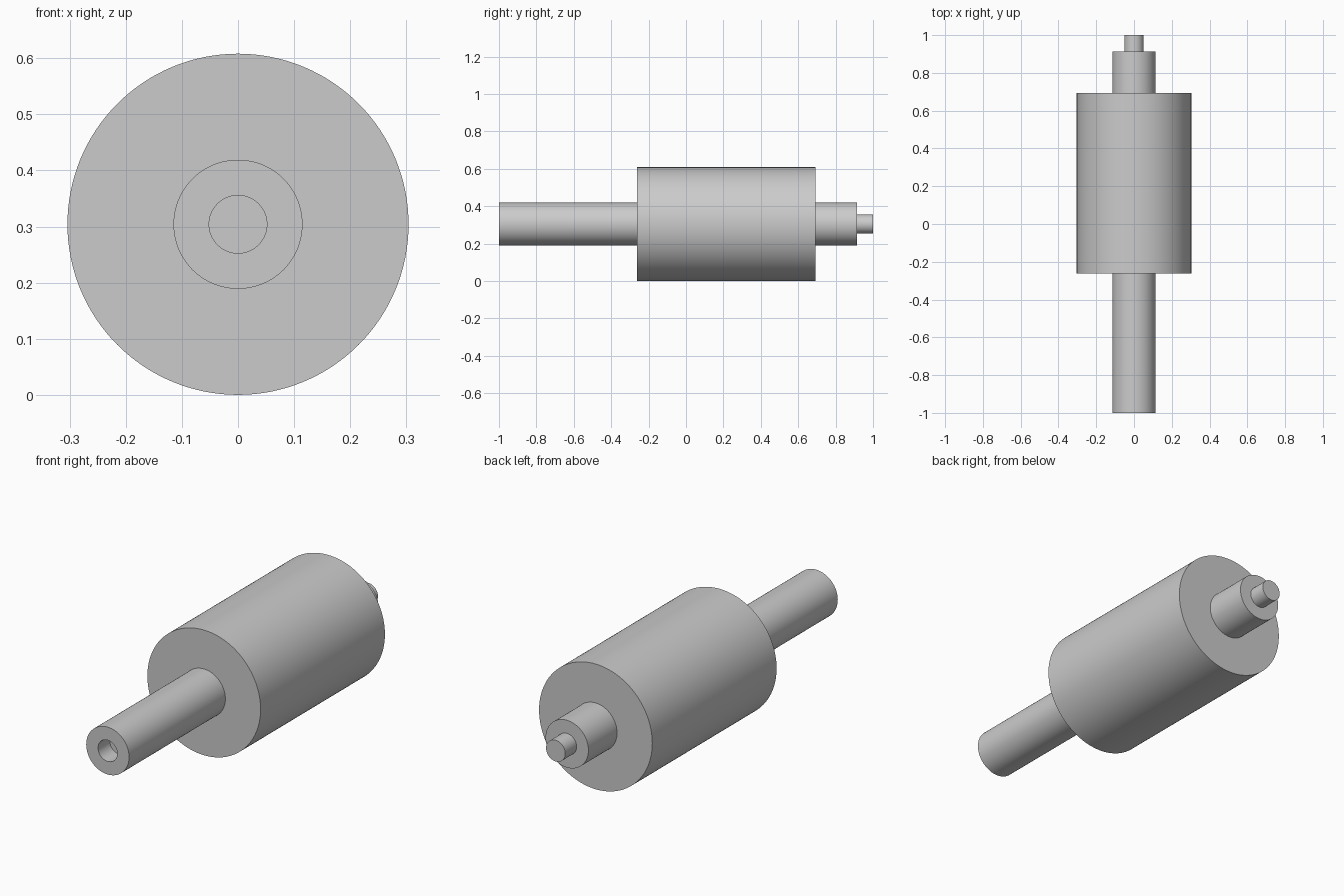
import bpy, bmesh, math
from mathutils import Matrix, Vector

if "Cube" in bpy.data.objects:
    bpy.data.objects.remove(bpy.data.objects["Cube"])

SEGMENTS = 128
AXIS_Z = 0.304
R_BODY, R_SHAFT, R_PIN = 0.304, 0.115, 0.0515

grey = bpy.data.materials.new("light grey")
grey.diffuse_color = (0.6, 0.6, 0.6, 1)
grey.use_nodes = True
grey.node_tree.nodes["Principled BSDF"].inputs["Base Color"].default_value = grey.diffuse_color

# Stepped profile (radius, y), from the socket floor at the front to the rear pin tip
profile = [
    (0, -0.91), (R_PIN, -0.91), (R_PIN, -1.0),             # front socket
    (R_SHAFT, -1.0), (R_SHAFT, -0.261),                    # long front shaft
    (R_BODY, -0.261), (R_BODY, 0.693), (R_SHAFT, 0.693),   # main drum
    (R_SHAFT, 0.913), (R_PIN, 0.913),                      # short rear shaft
    (R_PIN, 1.0), (0, 1.0),                                # rear pin
]

# Spin the profile round the y axis into one closed solid
bm = bmesh.new()
verts = [bm.verts.new((r, y, AXIS_Z)) for r, y in profile]
edges = [bm.edges.new(pair) for pair in zip(verts, verts[1:])]
bmesh.ops.spin(bm, geom=verts + edges, cent=(0, 0, AXIS_Z), axis=(0, 1, 0),
               angle=math.tau, steps=SEGMENTS)
bmesh.ops.remove_doubles(bm, verts=bm.verts, dist=1e-5)
bmesh.ops.recalc_face_normals(bm, faces=bm.faces)
mesh = bpy.data.meshes.new("stepped_roller")
bm.to_mesh(mesh)
bm.free()

roller = bpy.data.objects.new("stepped_roller", mesh)
mesh.materials.append(grey)
bpy.context.collection.objects.link(roller)

# Smooth round walls, crisp shoulders
bpy.context.view_layer.objects.active = roller
roller.select_set(True)
bpy.ops.object.shade_smooth_by_angle(angle=math.radians(30))
